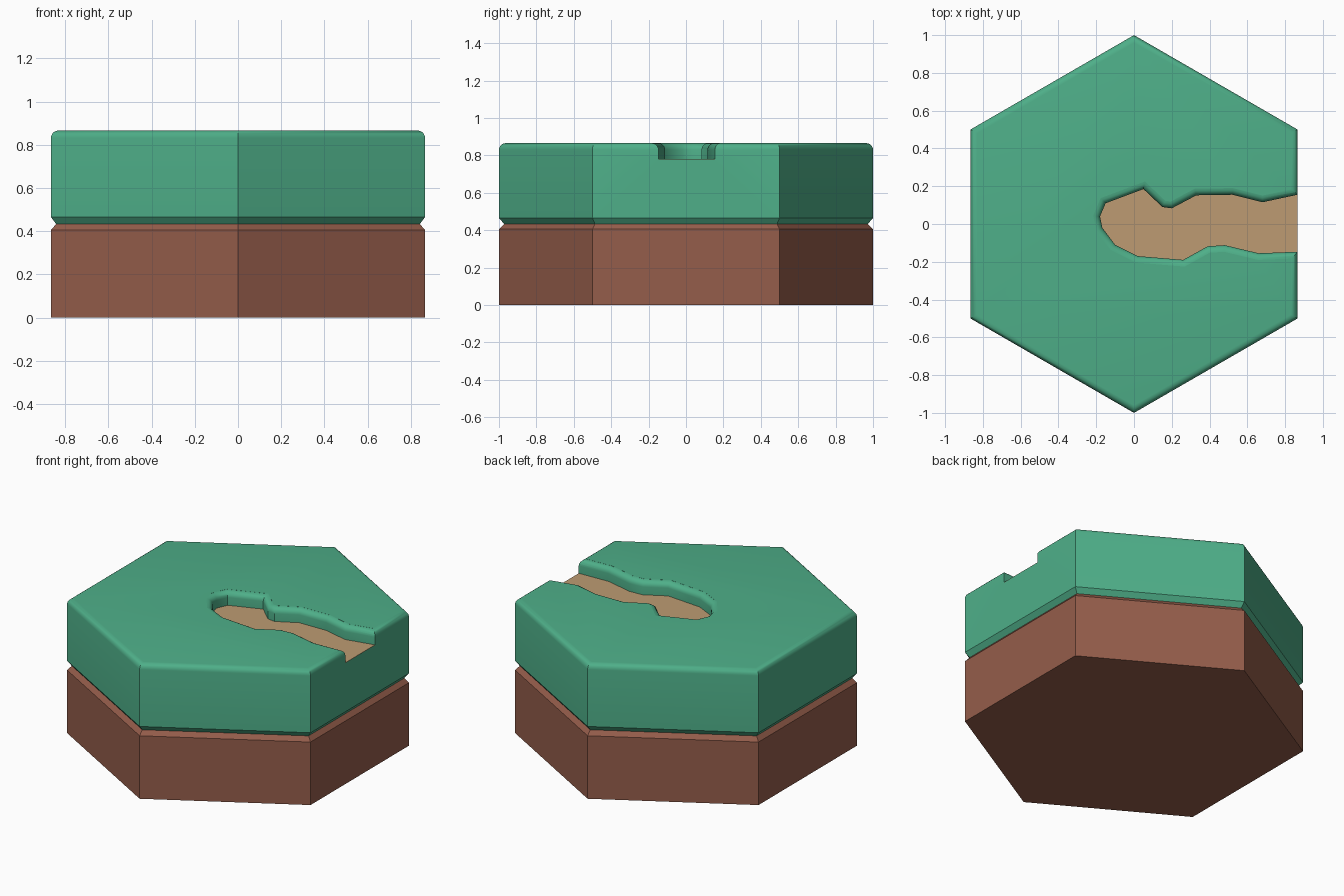
import bpy, bmesh, math
from mathutils import Vector

if "Cube" in bpy.data.objects:
    bpy.data.objects.remove(bpy.data.objects["Cube"])

APOTHEM = math.sqrt(3) / 2
TOP = APOTHEM
MID = TOP / 2
FLOOR = 0.78
R = 0.035


def material(name, color):
    mat = bpy.data.materials.new(name)
    mat.diffuse_color = (*color, 1)
    mat.use_nodes = True
    mat.node_tree.nodes["Principled BSDF"].inputs["Base Color"].default_value = mat.diffuse_color
    return mat


def loft(name, rings, mat=None):
    """Closed solid from stacked rings of 3D points, bottom to top."""
    bm = bmesh.new()
    loops = [[bm.verts.new(p) for p in ring] for ring in rings]
    n = len(loops[0])
    for a, b in zip(loops, loops[1:]):
        for i in range(n):
            j = (i + 1) % n
            bm.faces.new((a[i], a[j], b[j], b[i]))
    bm.faces.new(loops[0][::-1])
    bm.faces.new(loops[-1])
    bmesh.ops.recalc_face_normals(bm, faces=bm.faces)
    mesh = bpy.data.meshes.new(name)
    bm.to_mesh(mesh)
    bm.free()
    obj = bpy.data.objects.new(name, mesh)
    bpy.context.collection.objects.link(obj)
    if mat:
        mesh.materials.append(mat)
    return obj


def hex_ring(inset, z):
    r = 1 - inset / APOTHEM
    return [(r * math.cos(math.radians(90 + 60 * i)),
             r * math.sin(math.radians(90 + 60 * i)), z) for i in range(6)]


def offset_ring(points, d, z):
    """Mitred outward offset of a counter-clockwise outline."""
    ring = []
    for i, p in enumerate(points):
        p = Vector(p)
        e1 = (p - Vector(points[i - 1])).normalized()
        e2 = (Vector(points[(i + 1) % len(points)]) - p).normalized()
        n1, n2 = Vector((e1.y, -e1.x)), Vector((e2.y, -e2.x))
        q = p + (n1 + n2) * (d / (1 + n1.dot(n2)))
        ring.append((q.x, q.y, z))
    return ring


def smooth(obj):
    bpy.ops.object.select_all(action='DESELECT')
    obj.select_set(True)
    bpy.context.view_layer.objects.active = obj
    bpy.ops.object.shade_smooth_by_angle(angle=math.radians(35))


green = material("grass_green", (0.077, 0.43, 0.25))
brown = material("earth_brown", (0.30, 0.11, 0.07))
tan = material("path_tan", (0.51, 0.33, 0.17))

# Earth base with a chamfered upper rim
base = loft("earth_base", [hex_ring(0, 0), hex_ring(0, 0.405),
                           hex_ring(0.024, MID)], brown)
smooth(base)

# Grass block with chamfered lower rim and rounded upper rim
rings = [hex_ring(0.024, MID), hex_ring(0, 0.465)]
for k in range(6):
    a = math.radians(18 * k)
    rings.append(hex_ring(R * (1 - math.cos(a)), TOP - R + R * math.sin(a)))
grass = loft("grass_top", rings, green)

# Winding path outline, counter-clockwise
outline = [(0.866, 0.155), (0.68, 0.115), (0.52, 0.155), (0.33, 0.152),
           (0.2, 0.083), (0.15, 0.09), (0.05, 0.185), (-0.15, 0.11),
           (-0.18, 0.04), (-0.168, -0.02), (-0.1, -0.11), (0.02, -0.17),
           (0.26, -0.19), (0.39, -0.118), (0.48, -0.112), (0.66, -0.155),
           (0.866, -0.147)]

# Channel cutter with a flared rim, reaching past the right side
long_outline = [(1.1, 0.2)] + outline[1:-1] + [(1.1, -0.138)]
long_outline.insert(1, outline[0])
long_outline.insert(-1, outline[-1])
cut_rings = [offset_ring(long_outline, 0, FLOOR - 0.002)]
for k in range(6):
    a = math.radians(18 * k)
    cut_rings.append(offset_ring(long_outline, R * (1 - math.cos(a)),
                                 TOP - 0.0005 - R + R * math.sin(a)))
cut_rings.append(offset_ring(long_outline, R, TOP + 0.1))
cutter = loft("path_cutter", cut_rings, green)
cutter.hide_render = True

mod = grass.modifiers.new("path_channel", 'BOOLEAN')
mod.operation = 'DIFFERENCE'
mod.solver = 'EXACT'
mod.object = cutter
bpy.context.view_layer.objects.active = grass
bpy.ops.object.modifier_apply(modifier=mod.name)
bpy.data.objects.remove(cutter)
smooth(grass)

# Sandy path floor
loft("path_floor", [[(x, y, z) for x, y in outline]
                    for z in (FLOOR - 0.002, FLOOR)], tan)
